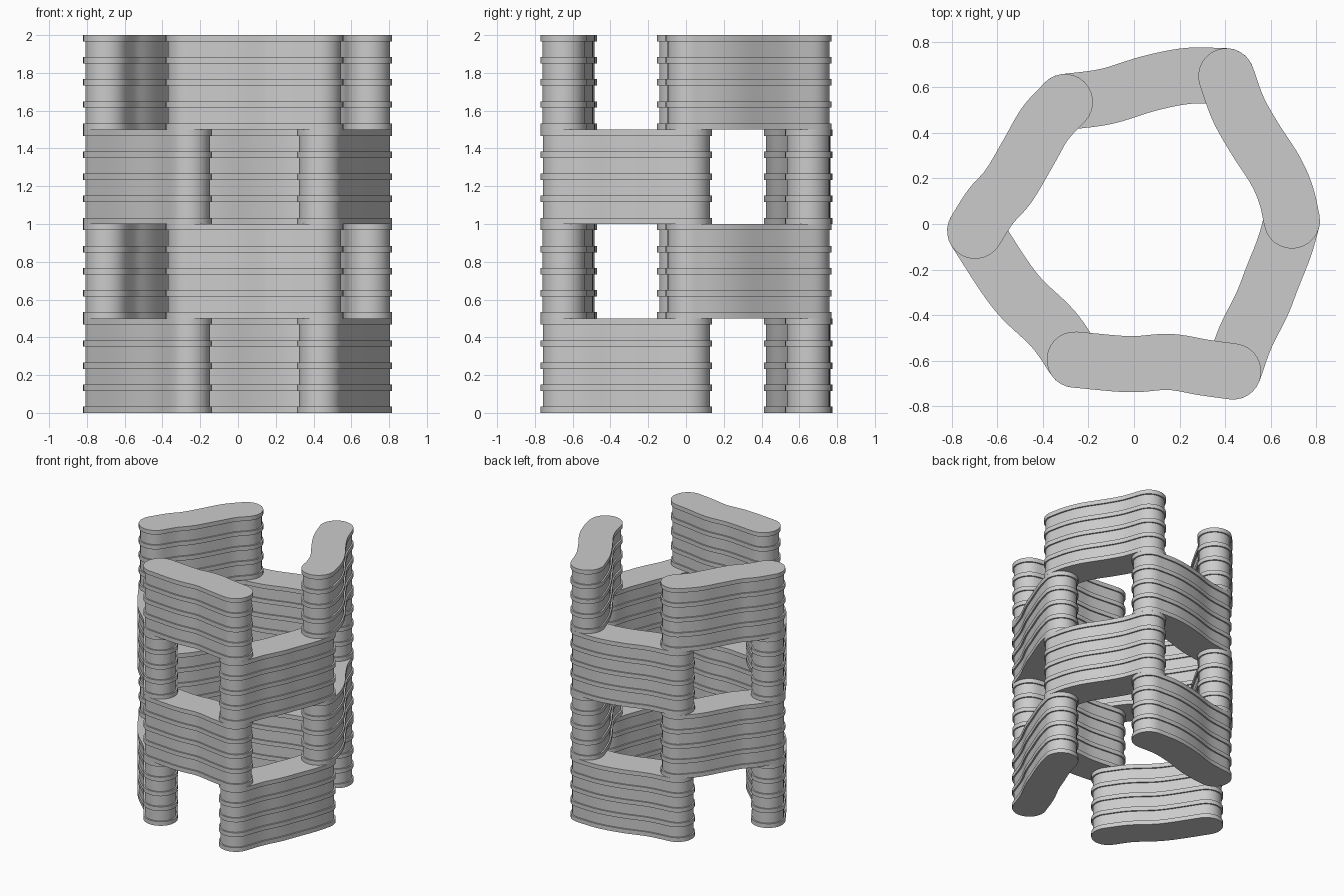
import bpy
import bmesh
import math
from mathutils import Vector

cube = bpy.data.objects.get("Cube")
if cube:
    bpy.data.objects.remove(cube, do_unlink=True)

TIER = 0.5          # height of one tier
RIBS = 5            # ribs per block
RIB_HEIGHT = 0.033
RIB_RADIUS = 0.123  # half width of the ribs
BODY_RADIUS = 0.112  # half width between the ribs

mat = bpy.data.materials.new("light grey")
mat.use_nodes = True
GREY = (0.6, 0.6, 0.6, 1)
mat.diffuse_color = GREY
mat.node_tree.nodes["Principled BSDF"].inputs["Base Color"].default_value = GREY


def smooth_path(points, steps=6):
    """Catmull-Rom curve through the points."""
    p = [Vector(q) for q in points]
    p = [2 * p[0] - p[1]] + p + [2 * p[-1] - p[-2]]
    path = []
    for a, b, c, d in zip(p, p[1:], p[2:], p[3:]):
        for i in range(steps):
            t = i / steps
            path.append(0.5 * (2 * b + (c - a) * t + (2 * a - 5 * b + 4 * c - d) * t * t
                               + (3 * b - a - 3 * c + d) * t ** 3))
    return path + [p[-2]]


def outline(path, radius, cap=14):
    """Round-ended band around a path, counter-clockwise."""
    tangents = [(path[min(i + 1, len(path) - 1)] - path[max(i - 1, 0)]).normalized()
                for i in range(len(path))]
    right = [q + radius * Vector((t.y, -t.x)) for q, t in zip(path, tangents)]
    left = [q - radius * Vector((t.y, -t.x)) for q, t in zip(path, tangents)]

    def round_end(centre, direction):
        start = math.atan2(direction.y, direction.x) - math.pi / 2
        angles = [start + math.pi * i / cap for i in range(1, cap)]
        return [centre + radius * Vector((math.cos(a), math.sin(a))) for a in angles]

    return (right + round_end(path[-1], tangents[-1]) + left[::-1]
            + round_end(path[0], -tangents[0]))


def wavy_block(name, points, tier):
    path = smooth_path(points)
    wide, narrow = outline(path, RIB_RADIUS), outline(path, BODY_RADIUS)
    pitch = (TIER - RIB_HEIGHT) / (RIBS - 1)
    # stepped stack of ribs and recessed bands
    levels = []
    for i in range(RIBS):
        low, high = i * pitch, i * pitch + RIB_HEIGHT
        if i:
            levels.append((narrow, low))
        levels += [(wide, low), (wide, high)]
        if i < RIBS - 1:
            levels.append((narrow, high))
    bm = bmesh.new()
    rings = [[bm.verts.new((q.x, q.y, z + tier * TIER)) for q in shape]
             for shape, z in levels]
    n = len(wide)
    for a, b in zip(rings, rings[1:]):
        for i in range(n):
            j = (i + 1) % n
            bm.faces.new((a[i], a[j], b[j], b[i]))
    bm.faces.new(rings[0][::-1])
    bm.faces.new(rings[-1])
    mesh = bpy.data.meshes.new(name)
    bm.to_mesh(mesh)
    bm.free()
    mesh.materials.append(mat)
    obj = bpy.data.objects.new(name, mesh)
    bpy.context.collection.objects.link(obj)
    bpy.ops.object.select_all(action='DESELECT')
    obj.select_set(True)
    bpy.context.view_layer.objects.active = obj
    bpy.ops.object.shade_smooth_by_angle(angle=math.radians(30))


# Shared corners of the six-sided ring
FRONT_RIGHT, FRONT_LEFT = (-0.26, -0.595), (0.435, -0.647)
SIDE_RIGHT, SIDE_LEFT = (-0.697, -0.03), (0.693, 0.015)
BACK_RIGHT, BACK_LEFT = (-0.303, 0.535), (0.405, 0.648)

# Alternate sides of the ring belong to alternate tiers
lower_blocks = {
    "right_front_block": [SIDE_RIGHT, (-0.575, -0.22), (-0.49, -0.33),
                          (-0.355, -0.46), FRONT_RIGHT],
    "left_front_block": [FRONT_LEFT, (0.49, -0.495), (0.56, -0.355),
                         (0.605, -0.24), (0.66, -0.1), SIDE_LEFT],
    "back_block": [BACK_LEFT, (0.24, 0.65), (0.068, 0.617), (-0.12, 0.56), BACK_RIGHT],
}
upper_blocks = {
    "front_block": [FRONT_RIGHT, (-0.02, -0.615), (0.155, -0.605),
                    (0.31, -0.63), FRONT_LEFT],
    "left_back_block": [SIDE_LEFT, (0.667, 0.127), (0.62, 0.235), (0.53, 0.375),
                        (0.457, 0.505), BACK_LEFT],
    "right_back_block": [BACK_RIGHT, (-0.39, 0.44), (-0.465, 0.31), (-0.55, 0.167),
                         (-0.63, 0.075), SIDE_RIGHT],
}

for tier in range(4):
    for name, points in (upper_blocks if tier % 2 else lower_blocks).items():
        wavy_block(f"{name}_tier_{tier + 1}", points, tier)
